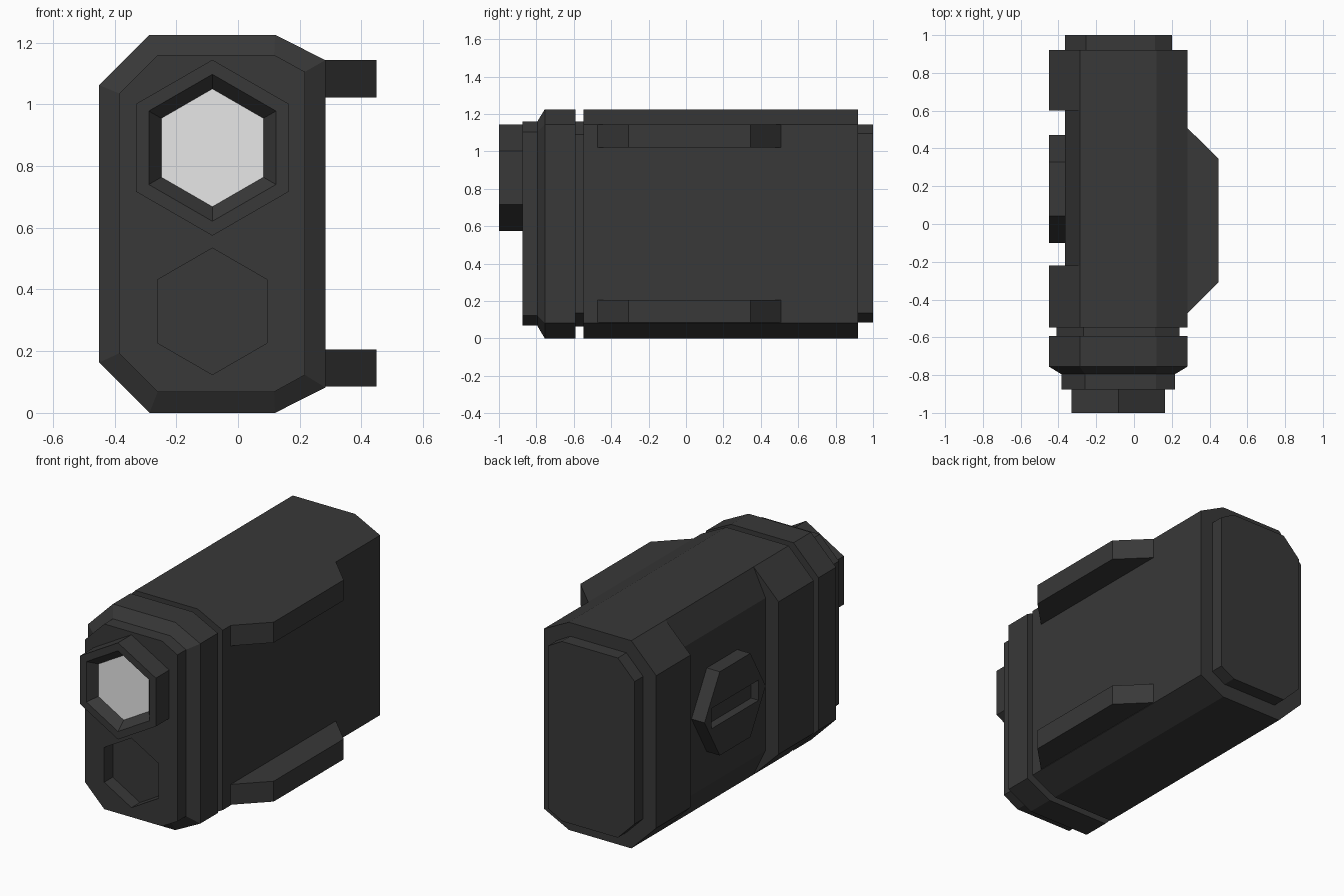
import bpy, bmesh, math

if "Cube" in bpy.data.objects:
    bpy.data.objects.remove(bpy.data.objects["Cube"])


def material(name, v):
    m = bpy.data.materials.new(name)
    m.diffuse_color = (v, v, v, 1)
    m.use_nodes = True
    m.node_tree.nodes["Principled BSDF"].inputs["Base Color"].default_value = m.diffuse_color
    return m


DARK = material("dark_plastic", 0.04)
GLASS = material("pale_glass", 0.8)


def loft(name, rings, mat=DARK):
    """Skin a list of equal-length point rings and cap both ends."""
    bm = bmesh.new()
    vr = [[bm.verts.new(p) for p in r] for r in rings]
    n = len(vr[0])
    for a, b in zip(vr, vr[1:]):
        for i in range(n):
            j = (i + 1) % n
            bm.faces.new((a[i], a[j], b[j], b[i]))
    bm.faces.new(vr[0][::-1])
    bm.faces.new(vr[-1])
    bmesh.ops.remove_doubles(bm, verts=bm.verts, dist=1e-5)
    bmesh.ops.recalc_face_normals(bm, faces=bm.faces)
    me = bpy.data.meshes.new(name)
    bm.to_mesh(me)
    bm.free()
    me.materials.append(mat)
    ob = bpy.data.objects.new(name, me)
    bpy.context.collection.objects.link(ob)
    return ob


def octagon(y, x0, x1, z0, z1, left, right):
    """Chamfered rectangle in XZ; left and right are (dx, dz) corner cuts."""
    (a, b), (c, d) = left, right
    return [(x, y, z) for x, z in (
        (x0 + a, z1), (x1 - c, z1), (x1, z1 - d), (x1, z0 + d),
        (x1 - c, z0), (x0 + a, z0), (x0, z0 + b), (x0, z1 - b))]


def full(y):
    return octagon(y, -0.45, 0.283, 0, 1.225, (0.163, 0.163), (0.163, 0.082))


def notched(y):
    return octagon(y, -0.365, 0.283, 0, 1.225, (0.078, 0.163), (0.163, 0.082))


def groove(y):
    return octagon(y, -0.41, 0.24, 0.065, 1.16, (0.142, 0.14), (0.13, 0.07))


def front(y):
    return octagon(y, -0.385, 0.217, 0.068, 1.16, (0.125, 0.125), (0.1, 0.055))


def end(y):
    return octagon(y, -0.365, 0.2, 0.085, 1.145, (0.11, 0.11), (0.09, 0.05))


def hexagon(y, r, z, x=-0.083):
    """Point-up hexagon facing -y."""
    return [(x + r * math.sin(k * math.pi / 3), y, z + r * math.cos(k * math.pi / 3))
            for k in range(6)]


def side_hexagon(x, r, y=0.185, z=0.612):
    return [(x, y + r * math.cos(k * math.pi / 3), z + r * math.sin(k * math.pi / 3))
            for k in range(6)]


def cut(target, cutter):
    cutter.hide_render = True
    cutter.hide_viewport = True
    m = target.modifiers.new("cut", 'BOOLEAN')
    m.operation = 'DIFFERENCE'
    m.solver = 'EXACT'
    m.object = cutter


# Main case with side recess, seam groove and raised rear panel
loft("main_case", [groove(-0.6), groove(-0.547), full(-0.547), full(-0.22),
                   notched(-0.22), notched(0.6), full(0.6), full(0.92),
                   end(0.92), end(1.0)])

# Front cover with bevelled edge and hexagonal recess
cover = loft("front_cover", [front(-0.875), front(-0.795), full(-0.755), full(-0.592)])
cut(cover, loft("recess_cutter", [hexagon(-0.95, 0.205, 0.329), hexagon(-0.795, 0.205, 0.329)]))

# Lens housing and glass
LZ = 0.859
loft("lens_housing", [hexagon(-0.87, 0.285, LZ), hexagon(-1.0, 0.285, LZ),
                      hexagon(-1.0, 0.238, LZ), hexagon(-0.945, 0.19, LZ)])
loft("lens_glass", [hexagon(-0.944, 0.191, LZ), hexagon(-0.947, 0.191, LZ)], GLASS)

# Side knob with a straight slot
knob = loft("side_knob", [side_hexagon(-0.36, 0.285), side_hexagon(-0.45, 0.285)])
slot = [[(x, 0.185 + a, 0.612 + b) for a, b in
         ((-0.22, -0.06), (0.22, -0.06), (0.22, 0.06), (-0.22, 0.06))] for x in (-0.5, -0.4)]
cut(knob, loft("slot_cutter", slot))

# Two tapered mounting fins on the right side
for name, z0, z1 in (("lower_fin", 0.085, 0.205), ("upper_fin", 1.022, 1.143)):
    loft(name, [[(x, y, z) for x, y in ((0.27, -0.475), (0.283, -0.472), (0.448, -0.307),
                                        (0.448, 0.345), (0.283, 0.508), (0.27, 0.51))]
                for z in (z0, z1)])
